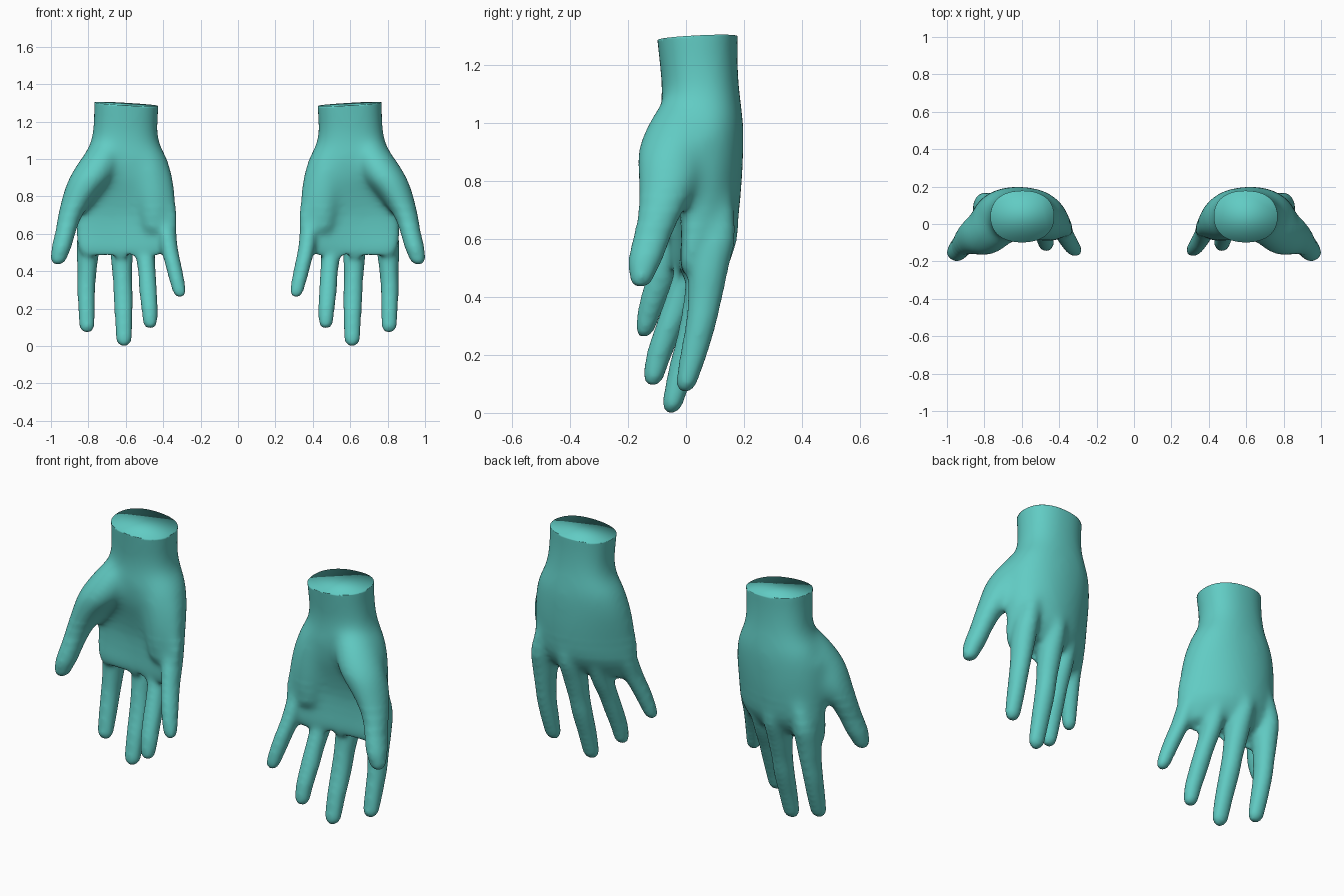
import bpy, bmesh, math

if "Cube" in bpy.data.objects:
    bpy.data.objects.remove(bpy.data.objects["Cube"])

N = 32          # points round each cross-section
STEPS = 5       # interpolated rings between sections


def catmull(p0, p1, p2, p3, t):
    return [0.5 * (2*b + (c - a)*t + (2*a - 5*b + 4*c - d)*t*t + (3*b - a - 3*c + d)*t**3)
            for a, b, c, d in zip(p0, p1, p2, p3)]


def loft(bm, sections, power=2.0, round_tip=True):
    """Closed skin through sections (x, y, z, rx, ry, arch, tilt), listed from top to bottom."""
    secs = [list(s) + [0] * (7 - len(s)) for s in sections]
    rings = []
    for i in range(len(secs) - 1):
        p = [secs[max(i-1, 0)], secs[i], secs[i+1], secs[min(i+2, len(secs)-1)]]
        rings += [catmull(*p, k / STEPS) for k in range(STEPS)]
    rings.append(secs[-1])
    if round_tip:
        x, y, z, rx, ry = secs[-1][:5]
        px, py, pz = secs[-2][:3]
        sx, sy = (x - px) / (pz - z), (y - py) / (pz - z)
        for a in (18, 36, 52, 66, 78, 86):
            c, s = math.cos(math.radians(a)), rx * math.sin(math.radians(a))
            rings.append([x + sx*s*0.7, y + sy*s*0.7, z - s, rx*c, ry*c, 0, 0])
    loops = []
    for x, y, z, rx, ry, arch, tilt in rings:
        loop = []
        for k in range(N):
            a = 2 * math.pi * k / N
            c, s = math.cos(a), math.sin(a)
            vx = x + rx * math.copysign(abs(c) ** (2/power), c)
            dy = ry * math.copysign(abs(s) ** (2/power), s)
            vy = y + dy - arch * (vx - 0.66) ** 2
            loop.append(bm.verts.new((vx, vy, z + tilt * dy)))
        loops.append(loop)
    faces = [bm.faces.new(loops[0]), bm.faces.new(loops[-1][::-1])]
    for a, b in zip(loops, loops[1:]):
        for k in range(N):
            faces.append(bm.faces.new((a[k], b[k], b[(k+1) % N], a[(k+1) % N])))
    bmesh.ops.recalc_face_normals(bm, faces=faces)


bm = bmesh.new()
# wrist and arched palm
loft(bm, [(.595, .038, 1.36, .178, .146),
          (.598, .041, 1.25, .173, .138),
          (.603, .048, 1.15, .174, .134),
          (.605, .052, 1.08, .188, .137),
          (.605, .055, 1.00, .228, .144, .2),
          (.602, .062, .90, .254, .138, .5),
          (.600, .074, .80, .266, .122, .8),
          (.597, .080, .70, .271, .106, 1.0),
          (.597, .076, .62, .268, .098, 1.0, .2),
          (.607, .062, .55, .252, .084, 1.0, .4),
          (.612, .052, .505, .235, .062, 1.0, .6)], power=2.3, round_tip=False)

# fingers
fingers = {
    "index": [(.760, .100, .78, .050, .060), (.795, .098, .62, .060, .074),
              (.803, .078, .50, .060, .070), (.807, .066, .40, .052, .061),
              (.811, .052, .31, .049, .054), (.810, .026, .20, .046, .048),
              (.808, .003, .11, .043, .038)],
    "middle": [(.640, .120, .78, .050, .060), (.627, .108, .62, .060, .074),
               (.622, .070, .48, .060, .068), (.618, .045, .37, .053, .057),
               (.614, .022, .27, .053, .053), (.611, -.015, .15, .049, .047),
               (.610, -.044, .040, .045, .038)],
    "ring": [(.520, .085, .78, .046, .056), (.502, .065, .64, .054, .068),
             (.495, .020, .49, .052, .062), (.486, -.025, .38, .048, .054),
             (.480, -.060, .29, .049, .050), (.473, -.093, .20, .045, .046),
             (.470, -.110, .130, .041, .037)],
    "little": [(.405, .010, .78, .044, .054), (.385, -.015, .65, .050, .064),
               (.366, -.062, .52, .046, .058), (.345, -.098, .43, .044, .052),
               (.329, -.122, .36, .042, .045), (.314, -.140, .295, .038, .036)],
}
for sections in fingers.values():
    loft(bm, sections)

# thumb with its fleshy base
loft(bm, [(.665, .030, 1.13, .070, .075), (.730, -.012, 1.01, .105, .115),
          (.788, -.050, .90, .116, .120), (.848, -.060, .80, .093, .108),
          (.896, -.086, .70, .068, .081), (.922, -.116, .61, .056, .067),
          (.943, -.140, .53, .054, .060), (.957, -.152, .475, .045, .045)])

# web between thumb and index finger
loft(bm, [(.795, .020, .96, .070, .100), (.825, .005, .84, .050, .085),
          (.832, .010, .76, .035, .070)])

# heel of the palm below the little finger
loft(bm, [(.510, .030, 1.12, .070, .070), (.485, .010, .98, .095, .095),
          (.455, -.005, .80, .100, .090), (.445, -.005, .66, .085, .080)])

mesh = bpy.data.meshes.new("hand_blend")
bm.to_mesh(mesh)
bm.free()
hand = bpy.data.objects.new("right_hand", mesh)
bpy.context.collection.objects.link(hand)

# melt the parts into one skin
rem = hand.modifiers.new("blend", 'REMESH')
rem.mode = 'VOXEL'
rem.voxel_size = 0.011
dg = bpy.context.evaluated_depsgraph_get()
skin = bpy.data.meshes.new_from_object(hand.evaluated_get(dg))
hand.modifiers.clear()

# soften it, more on the palm than on the fingers
bm = bmesh.new()
bm.from_mesh(skin)
for low, repeats in ((-1, 11), (.60, 6), (.65, 8), (.70, 10), (.75, 10)):
    soft = [v for v in bm.verts if v.co.z > low]
    for _ in range(repeats):
        bmesh.ops.smooth_vert(bm, verts=soft, factor=0.5,
                              use_axis_x=True, use_axis_y=True, use_axis_z=True)

# slanted wrist cut, closed flat
bmesh.ops.bisect_plane(bm, geom=bm.verts[:] + bm.edges[:] + bm.faces[:],
                       plane_co=(.6, .04, 1.293), plane_no=(-.06, -.05, 1), clear_outer=True)
bmesh.ops.holes_fill(bm, edges=[e for e in bm.edges if e.is_boundary], sides=0)
bmesh.ops.recalc_face_normals(bm, faces=bm.faces[:])
for f in bm.faces:
    f.smooth = True
bm.to_mesh(skin)

# mirrored left hand
for v in bm.verts:
    v.co.x *= -1
bmesh.ops.reverse_faces(bm, faces=bm.faces[:])
left_mesh = bpy.data.meshes.new("left_hand")
bm.to_mesh(left_mesh)
bm.free()
hand.data = skin
left = bpy.data.objects.new("left_hand", left_mesh)
bpy.context.collection.objects.link(left)

# teal finish
teal = bpy.data.materials.new("teal")
teal.diffuse_color = (.12, .60, .55, 1)
teal.use_nodes = True
teal.node_tree.nodes["Principled BSDF"].inputs["Base Color"].default_value = teal.diffuse_color
for ob in (hand, left):
    ob.data.materials.clear()
    ob.data.materials.append(teal)
